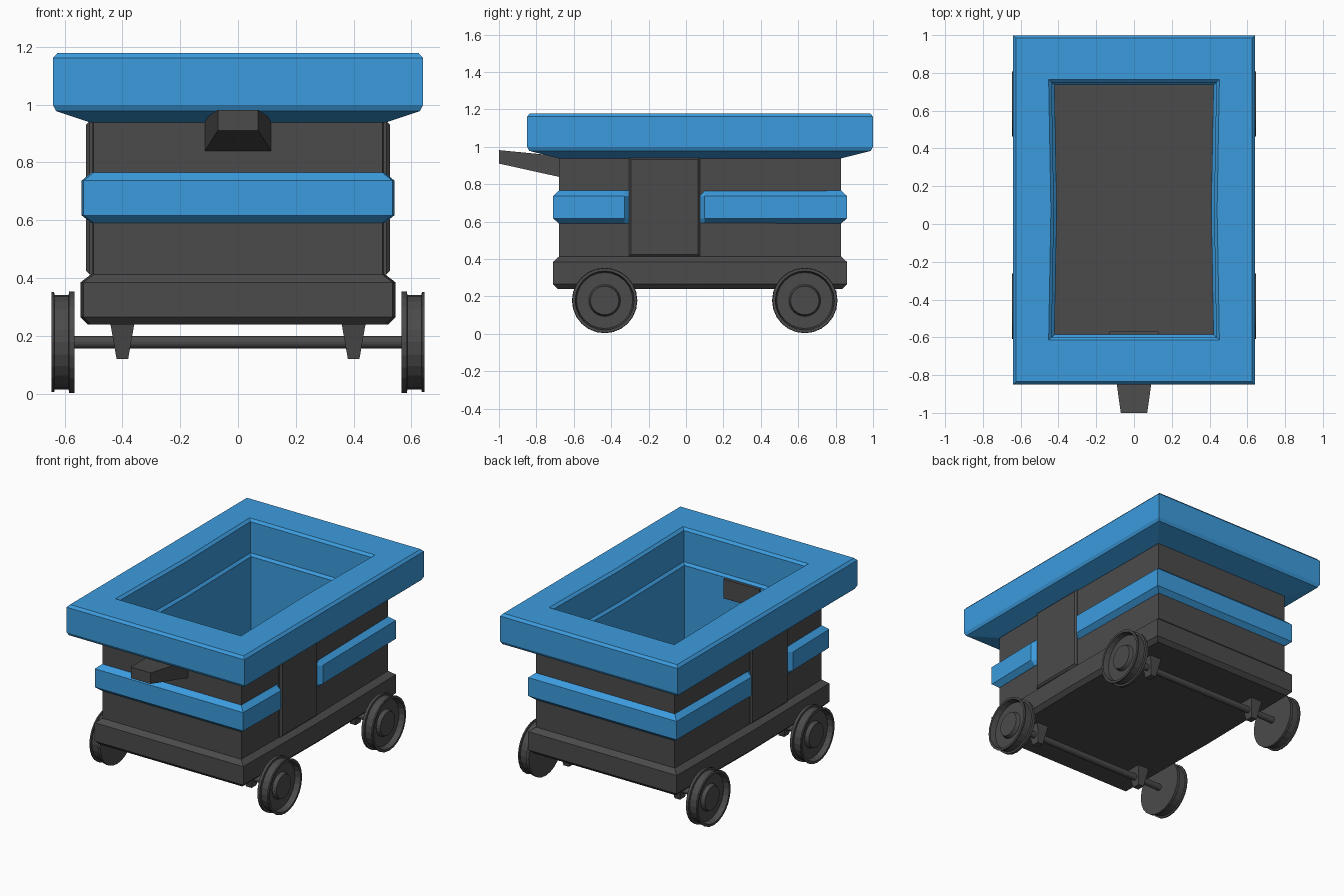
import bpy, bmesh, math
from mathutils import Vector

if "Cube" in bpy.data.objects:
    bpy.data.objects.remove(bpy.data.objects["Cube"])

CY = 0.075  # centre of the tub along y


def material(name, rgb):
    m = bpy.data.materials.new(name)
    m.diffuse_color = (*rgb, 1)
    m.use_nodes = True
    m.node_tree.nodes["Principled BSDF"].inputs["Base Color"].default_value = m.diffuse_color
    return m


BLUE = material("blue_paint", (0.045, 0.33, 0.73))
DARK = material("dark_metal", (0.07, 0.07, 0.07))


def finish(name, bm, mats):
    bmesh.ops.recalc_face_normals(bm, faces=bm.faces[:])
    me = bpy.data.meshes.new(name)
    bm.to_mesh(me)
    bm.free()
    for m in mats:
        me.materials.append(m)
    ob = bpy.data.objects.new(name, me)
    bpy.context.collection.objects.link(ob)
    return ob


def skin(bm, loops, closed_loop=True, wrap=False):
    """Join successive vertex loops with quads; returns faces per segment."""
    rows = [[bm.verts.new(p) for p in lp] for lp in loops]
    n, segs = len(rows[0]), []
    for i in range(len(rows) if wrap else len(rows) - 1):
        a, b = rows[i], rows[(i + 1) % len(rows)]
        segs.append([bm.faces.new((a[j], a[(j + 1) % n], b[(j + 1) % n], b[j]))
                     for j in range(n if closed_loop else n - 1)])
    return rows, segs


def ring(hx, hy, z, bow=0.01):
    """Rectangle around the tub centre with slightly bowed long sides."""
    return [(hx, CY - hy, z), (hx + bow, CY, z), (hx, CY + hy, z),
            (-hx, CY + hy, z), (-hx - bow, CY, z), (-hx, CY - hy, z)]


def block(name, bottom, top, mat):
    bm = bmesh.new()
    rows, _ = skin(bm, [bottom, top])
    for r in rows:
        bm.faces.new(r)
    return finish(name, bm, [mat])


# Chassis base with chamfered edges
bm = bmesh.new()
rows, _ = skin(bm, [ring(0.51, 0.76, 0.24), ring(0.535, 0.785, 0.265),
                    ring(0.535, 0.785, 0.385), ring(0.50, 0.755, 0.412)])
bm.faces.new(rows[0])
bm.faces.new(rows[-1])
finish("chassis_base", bm, [DARK])

# Open tub: dark outside and floor, blue inside walls
bm = bmesh.new()
rows, segs = skin(bm, [ring(0.50, 0.755, 0.40), ring(0.50, 0.755, 0.945),
                       ring(0.42, 0.66, 0.945, -0.012), ring(0.42, 0.66, 0.47, -0.012)])
for f in segs[1] + segs[2]:
    f.material_index = 1
bm.faces.new(rows[0])
bm.faces.new(rows[-1])
finish("tub", bm, [DARK, BLUE])

# Wide top rim
bm = bmesh.new()
skin(bm, [ring(0.51, 0.755, 0.938, 0), ring(0.63, 0.913, 0.978, 0), ring(0.64, 0.924, 0.998, 0),
          ring(0.64, 0.924, 1.162, 0), ring(0.625, 0.91, 1.178, 0),
          ring(0.452, 0.69, 1.178, -0.012), ring(0.436, 0.675, 1.163, -0.012),
          ring(0.436, 0.675, 0.96, -0.012), ring(0.42, 0.66, 0.944, -0.012)], wrap=True)
finish("top_rim", bm, [BLUE])

# Side bands, front and back halves, broken by the side panels
PROFILE = [(-0.012, 0.59), (0, 0.59), (0.034, 0.617), (0.034, 0.737), (0, 0.765), (-0.012, 0.765)]


def band(name, gap_y, s):
    end_y = CY + s * 0.755
    half = [(0.507, gap_y, 1, 0, 0), (0.507, gap_y + s * 0.03, 1, 0, 1),
            (0.50, end_y, 1, s * 0.9, 1)]
    path = half + [(-x, y, -nx, ny, k) for x, y, nx, ny, k in reversed(half)]
    bm = bmesh.new()
    skin(bm, [[(x + nx * o * (k if o > 0 else 1), y + ny * o, z) for o, z in PROFILE]
              for x, y, nx, ny, k in path])
    finish(name, bm, [BLUE])


band("front_band", -0.30, -1)
band("back_band", 0.07, 1)


# Side panels
def panel_loop(x, inset, s):
    y0, y1, z0, z1 = -0.305 + inset, 0.075 - inset, 0.413 + inset, 0.942 - inset
    return [(s * x, y0, z0), (s * x, y1, z0), (s * x, y1, z1), (s * x, y0, z1)]


for side, s in (("right", 1), ("left", -1)):
    bm = bmesh.new()
    rows, _ = skin(bm, [panel_loop(0.49, 0, s), panel_loop(0.514, 0, s), panel_loop(0.525, 0.011, s)])
    bm.faces.new(rows[0])
    bm.faces.new(rows[-1])
    finish(side + "_side_panel", bm, [DARK])


# Front coupler, tapering forward and passing through the front wall
def coupler_loop(y, w, z0, z1):
    return [(-w, y, z0), (w, y, z0), (w, y, z1), (-w, y, z1)]


block("front_coupler", coupler_loop(-0.57, 0.13, 0.815, 0.94),
      coupler_loop(-1.0, 0.07, 0.91, 0.982), DARK)

# Wheel profile (x, radius) from the inner face to the outer hub
WHEEL = [(0.566, 0.02), (0.566, 0.175), (0.584, 0.175), (0.586, 0.163), (0.634, 0.163),
         (0.636, 0.173), (0.645, 0.173), (0.645, 0.158), (0.61, 0.150), (0.61, 0.085),
         (0.634, 0.076)]
SIDES = 24


def lathe(name, profile, y, z, s=1):
    bm = bmesh.new()
    rows, _ = skin(bm, [[(s * x, y + r * math.cos(2 * math.pi * i / SIDES),
                          z + r * math.sin(2 * math.pi * i / SIDES)) for i in range(SIDES)]
                        for x, r in profile])
    bm.faces.new(rows[0])
    bm.faces.new(rows[-1])
    return finish(name, bm, [DARK])


def square(x, y, z, hx, hy):
    return [(x - hx, y - hy, z), (x + hx, y - hy, z), (x + hx, y + hy, z), (x - hx, y + hy, z)]


# Axles with their wheels and hanging brackets
for end, y in (("front", -0.435), ("back", 0.635)):
    lathe(end + "_axle", [(-0.57, 0.021), (0.57, 0.021)], y, 0.178)
    for side, s in (("right", 1), ("left", -1)):
        lathe(f"{end}_{side}_wheel", WHEEL, y, 0.178, s)
        block(f"{end}_{side}_axle_bracket", square(s * 0.4, y, 0.12, 0.02, 0.025),
              square(s * 0.4, y, 0.245, 0.042, 0.05), DARK)
